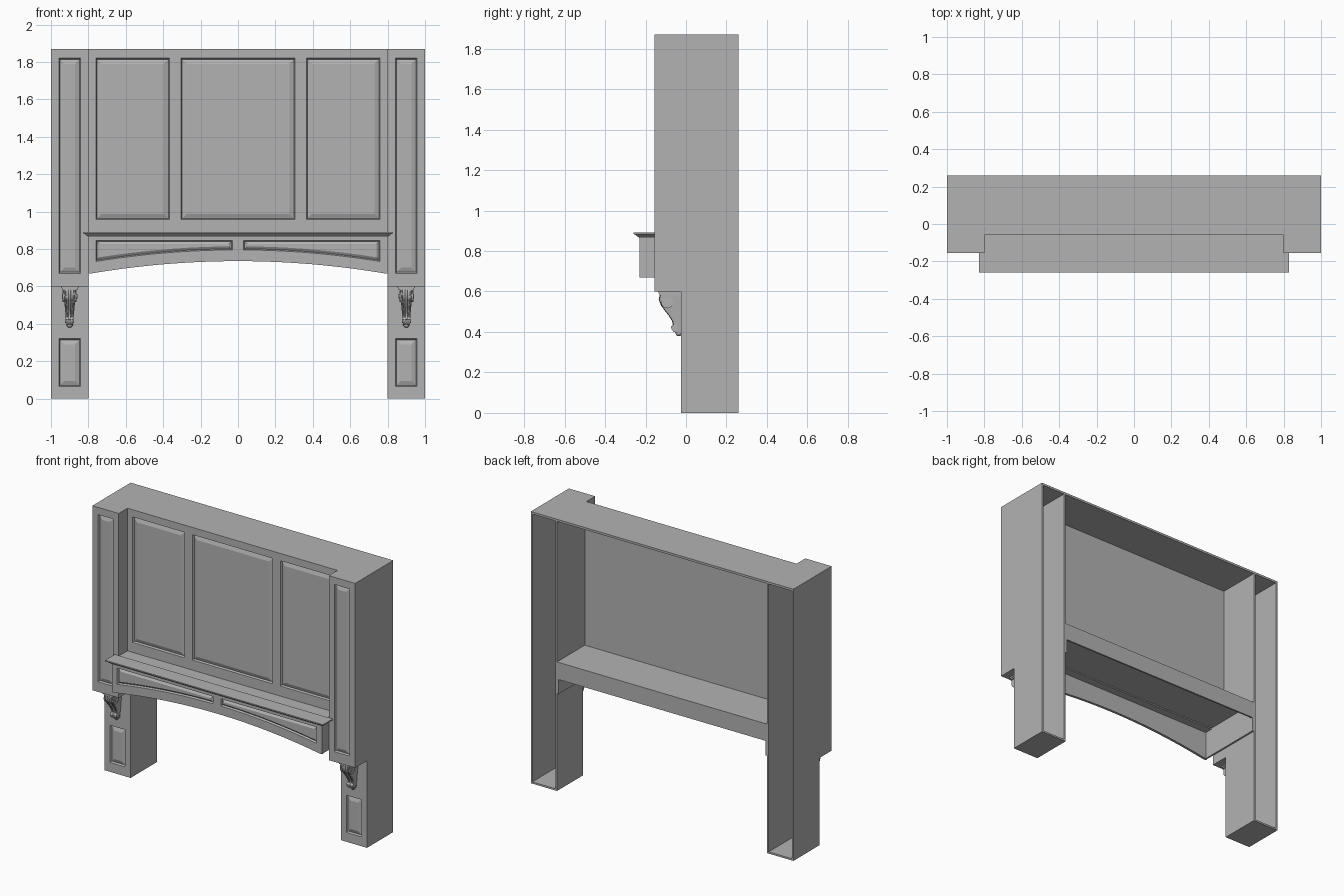
import bpy, bmesh, math

if "Cube" in bpy.data.objects:
    bpy.data.objects.remove(bpy.data.objects["Cube"])

paint = bpy.data.materials.new("warm_grey_paint")
paint.use_nodes = True
GREY = (0.45, 0.45, 0.45, 1)
paint.diffuse_color = GREY
paint.node_tree.nodes["Principled BSDF"].inputs["Base Color"].default_value = GREY


def finish(name, bm, smooth=False):
    bmesh.ops.recalc_face_normals(bm, faces=bm.faces)
    mesh = bpy.data.meshes.new(name)
    bm.to_mesh(mesh)
    bm.free()
    mesh.materials.append(paint)
    obj = bpy.data.objects.new(name, mesh)
    bpy.context.collection.objects.link(obj)
    if smooth:
        bpy.ops.object.select_all(action='DESELECT')
        obj.select_set(True)
        bpy.context.view_layer.objects.active = obj
        bpy.ops.object.shade_smooth_by_angle(angle=math.radians(40))
    return obj


def prism(name, pts, axis, a, b, warp=None):
    """Extrude a flat outline along x or z, with an optional vertex warp."""
    bm = bmesh.new()
    place = (lambda p, t: (t, p[0], p[1])) if axis == 'x' else (lambda p, t: (p[0], p[1], t))
    low = [bm.verts.new(place(p, a)) for p in pts]
    high = [bm.verts.new(place(p, b)) for p in pts]
    bm.faces.new(low)
    bm.faces.new(high)
    for i in range(len(pts)):
        j = (i + 1) % len(pts)
        bm.faces.new((low[i], low[j], high[j], high[i]))
    if warp:
        for v in bm.verts:
            warp(v.co)
    return finish(name, bm, warp is not None)


def box(name, x, y, z):
    return prism(name, [(x[0], y[0]), (x[1], y[0]), (x[1], y[1]), (x[0], y[1])], 'z', *z)


def panelled(name, xs, rows, y, is_panel, chamfer=0.024, thick=0.018):
    """Board facing the front, with raised panels sunk in moulded openings."""
    bm = bmesh.new()
    grid = [[bm.verts.new((x, y, r(x) if callable(r) else r)) for x in xs] for r in rows]
    panels = []
    for j in range(len(rows) - 1):
        for i in range(len(xs) - 1):
            f = bm.faces.new((grid[j][i], grid[j][i + 1], grid[j + 1][i + 1], grid[j + 1][i]))
            if is_panel(i, j):
                panels.append(f)
    bm.normal_update()
    for width, depth in ((0.006, -0.012), (chamfer, 0.009)):
        bmesh.ops.inset_region(bm, faces=panels, thickness=width, depth=depth,
                               use_even_offset=True, use_boundary=True)
        bm.normal_update()
    # Give the board its edges and back
    rim = [e for e in bm.edges if e.is_boundary]
    new = bmesh.ops.extrude_edge_only(bm, edges=rim)["geom"]
    bmesh.ops.translate(bm, vec=(0, thick, 0),
                        verts=[g for g in new if isinstance(g, bmesh.types.BMVert)])
    bmesh.ops.edgeloop_fill(bm, edges=[e for e in bm.edges if e.is_boundary])
    return finish(name, bm)


def odd_cell(i, j):
    return i % 2 == 1 and j % 2 == 1


def disc(name, x, y, z, radius, half):
    """Round scroll lying along x."""
    ring = [(y + radius * math.cos(t * math.tau / 24), z + radius * math.sin(t * math.tau / 24))
            for t in range(24)]
    return prism(name, ring, 'x', x - half, x + half, lambda co: None)


# Open-backed side columns with a deeper upper part
WALL = [(0.26, 0), (0.26, 1.855), (-0.137, 1.855), (-0.137, 0.6), (-0.007, 0.6), (-0.007, 0)]
CORBEL = [(-0.02, 0.586), (-0.122, 0.586), (-0.128, 0.56), (-0.118, 0.535), (-0.1, 0.51),
          (-0.08, 0.485), (-0.062, 0.455), (-0.058, 0.435), (-0.07, 0.42), (-0.062, 0.4),
          (-0.04, 0.395), (-0.02, 0.39)]


def half_width(z):
    return 0.017 + 0.018 * (z - 0.39) / 0.196


for side, s in (("left", 1), ("right", -1)):
    def span(a, b):
        return sorted((s * a, s * b))

    xs = sorted(s * v for v in (0.8, 0.842, 0.957, 1))
    panelled(side + "_column_front", xs, (0.6, 0.67, 1.82, 1.87), -0.155, odd_cell)
    panelled(side + "_leg_front", xs, (0, 0.065, 0.32, 0.6), -0.025, odd_cell)
    prism(side + "_outer_wall", WALL, 'x', *span(0.988, 1))
    prism(side + "_inner_wall", WALL, 'x', *span(0.8, 0.812))
    box(side + "_leg_floor", span(0.812, 0.988), (-0.007, 0.26), (0, 0.012))
    box(side + "_column_underside", span(0.812, 0.988), (-0.137, -0.007), (0.6, 0.612))
    box(side + "_valance_end", span(0.788, 0.8), (-0.212, 0.26), (0.67, 0.872))

    # Carved corbel: cap, tapered body, scrolls, leaf ribs and drop
    cx = s * 0.9

    def taper(co):
        co.x = cx + (co.x - cx) * half_width(co.z)

    prism(side + "_corbel_body", CORBEL, 'x', cx - 1, cx + 1, taper)
    box(side + "_corbel_cap", (cx - 0.046, cx + 0.046), (-0.135, -0.02), (0.59, 0.6))
    box(side + "_corbel_cap_lower", (cx - 0.041, cx + 0.041), (-0.13, -0.02), (0.58, 0.59))
    disc(side + "_corbel_scroll", cx, -0.093, 0.547, 0.03, 0.037)
    disc(side + "_corbel_scroll_eye", cx, -0.093, 0.547, 0.013, 0.041)
    disc(side + "_corbel_foot_scroll", cx, -0.055, 0.42, 0.017, 0.024)
    for k in (-1, 0, 1):
        curve = bpy.data.curves.new("leaf_rib", 'CURVE')
        curve.dimensions = '3D'
        curve.bevel_depth = 0.007 if k == 0 else 0.005
        curve.bevel_resolution = 2
        curve.use_fill_caps = True
        path = CORBEL[1:9]
        line = curve.splines.new('POLY')
        line.points.add(len(path) - 1)
        for p, (y, z) in zip(line.points, path):
            p.co = (cx + k * half_width(z) * 0.75, y, z, 1)
        curve.materials.append(paint)
        rib = bpy.data.objects.new(side + "_corbel_leaf_rib", curve)
        bpy.context.collection.objects.link(rib)
    bm = bmesh.new()
    bmesh.ops.create_uvsphere(bm, u_segments=12, v_segments=8, radius=0.016)
    for v in bm.verts:
        v.co = (cx + v.co.x, -0.036 + v.co.y, 0.395 + v.co.z)
    finish(side + "_corbel_drop", bm, True)

# Top board with the recess between the columns
top = [(-0.137, 1), (-0.137, 0.8), (-0.042, 0.8)]
outline = [(x, y) for y, x in top] + [(-x, y) for y, x in reversed(top)]
prism("top_board", outline + [(-1, 0.26), (1, 0.26)], 'z', 1.855, 1.87)

# Three-panel centre front
panelled("centre_front", (-0.8, -0.76, -0.365, -0.305, 0.305, 0.365, 0.76, 0.8),
         (0.88, 0.957, 1.82, 1.87), -0.06, odd_cell)


# Arched valance with two curved panels
def arch(x):
    return 0.735 - 0.066 * min(1, abs(x) / 0.785) ** 2


half = [0.03 + 0.73 * i / 14 for i in range(15)] + [0.785, 0.8]
arch_xs = [-x for x in reversed(half)] + half


def valance_panel(i, j):
    mid = abs(arch_xs[i] + arch_xs[i + 1]) / 2
    return j == 1 and 0.03 < mid < 0.76


panelled("arched_valance", arch_xs, (arch, lambda x: arch(x) + 0.06, 0.845, 0.872),
         -0.23, valance_panel, chamfer=0.013)
box("back_rail", (-0.788, 0.788), (0.248, 0.26), (0.77, 0.872))

# Mantel shelf: deck and stepped moulding
box("shelf_deck", (-0.8, 0.8), (-0.156, 0.26), (0.872, 0.888))
bm = bmesh.new()
rings = []
for x, y, z in ((0.802, -0.232, 0.864), (0.806, -0.236, 0.87), (0.812, -0.243, 0.873),
                (0.822, -0.251, 0.881), (0.83, -0.26, 0.884), (0.83, -0.26, 0.892)):
    rings.append([bm.verts.new(p) for p in
                  ((-x, -0.155, z), (-x, y, z), (x, y, z), (x, -0.155, z))])
for a, b in zip(rings, rings[1:]):
    for i in range(4):
        j = (i + 1) % 4
        bm.faces.new((a[i], a[j], b[j], b[i]))
bm.faces.new(rings[0])
bm.faces.new(rings[-1])
finish("shelf_moulding", bm)
